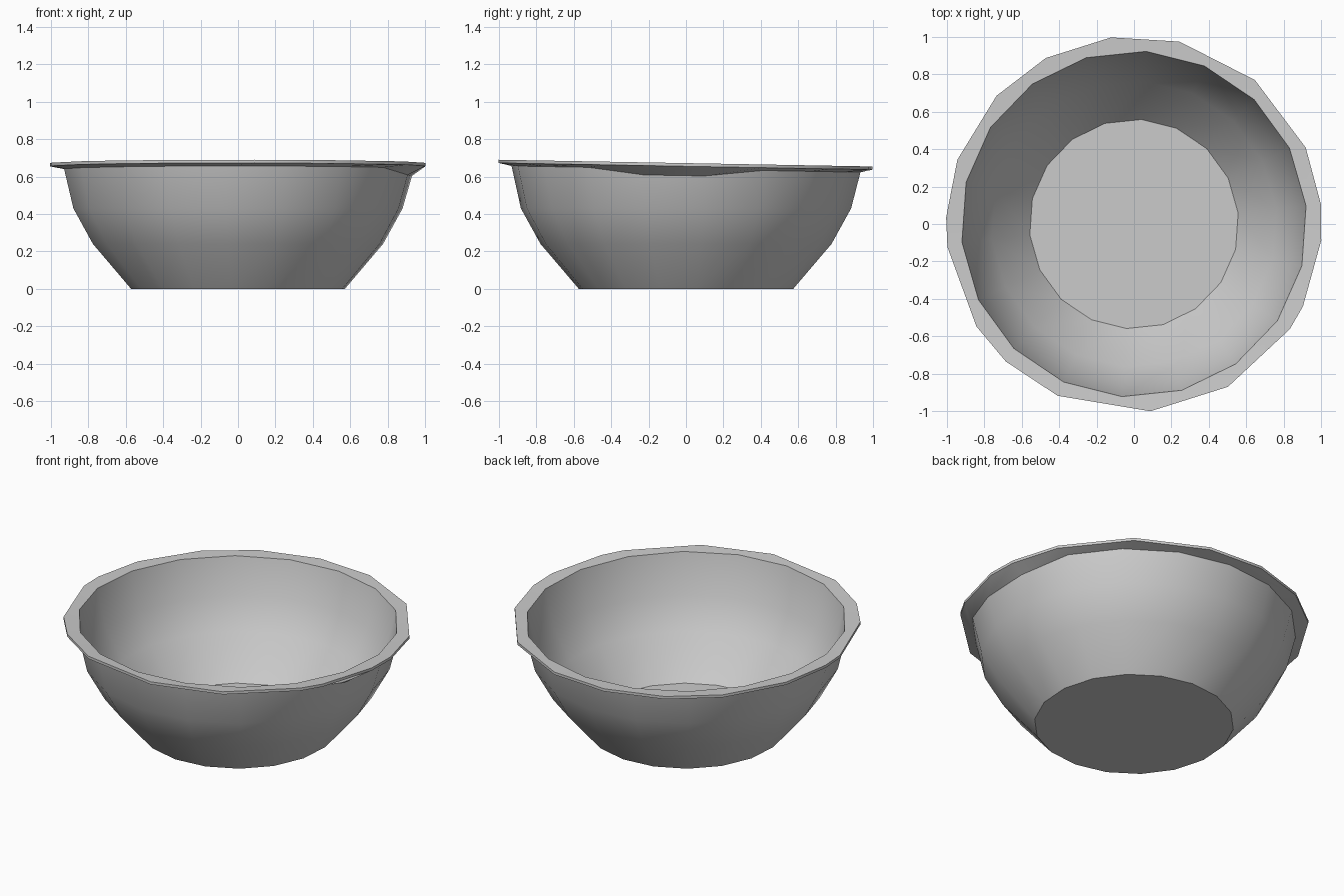
import bpy, bmesh
from math import sin, cos, radians

cube = bpy.data.objects.get("Cube")
if cube:
    bpy.data.objects.remove(cube, do_unlink=True)

grey = bpy.data.materials.new("plain_grey")
grey.use_nodes = True
colour = (0.6, 0.6, 0.6, 1)
grey.diffuse_color = colour
grey.node_tree.nodes["Principled BSDF"].inputs["Base Color"].default_value = colour

# Uneven hand-cut corners of the lip, and even corners for the wall
LIP_ANGLES = [6, 24, 50, 76, 97, 118, 137, 160, 178, 187, 213, 227, 246, 275, 300, 326, 334, 355]
SIDES = len(LIP_ANGLES)
WALL_ANGLES = [6 + 360 * i / SIDES for i in range(SIDES)]

# Closed shell profile (radius, height, is_lip), from the base up and back down inside
PROFILE = [
    (0.575, 0.0, False), (0.78, 0.24, False), (0.885, 0.43, False), (0.935, 0.64, False),
    (1.005, 0.655, True), (1.005, 0.672, True),
    (0.925, 0.668, False), (0.87, 0.43, False), (0.765, 0.25, False), (0.56, 0.015, False),
]


def ring(bm, radius, height, is_lip):
    verts = []
    for angle in LIP_ANGLES if is_lip else WALL_ANGLES:
        x, y = radius * cos(radians(angle)), radius * sin(radians(angle))
        # the mouth leans slightly down towards the back
        tilt = -0.018 * y if height > 0.6 else 0
        verts.append(bm.verts.new((x, y, height + tilt)))
    return verts


bm = bmesh.new()
rings = [ring(bm, *point) for point in PROFILE]
for low, high in zip(rings, rings[1:]):
    for i in range(SIDES):
        j = (i + 1) % SIDES
        bm.faces.new((low[i], low[j], high[j], high[i]))
# the lip droops where it joins the wall on the left side
for i in (0, SIDES - 1):
    rings[3][i].co.z -= 0.035
bm.faces.new(rings[0][::-1])
bm.faces.new(rings[-1])
bmesh.ops.recalc_face_normals(bm, faces=bm.faces)

mesh = bpy.data.meshes.new("bowl")
bm.to_mesh(mesh)
bm.free()
mesh.materials.append(grey)
bowl = bpy.data.objects.new("bowl", mesh)
bpy.context.collection.objects.link(bowl)

bpy.ops.object.select_all(action="DESELECT")
bowl.select_set(True)
bpy.context.view_layer.objects.active = bowl
bpy.ops.object.shade_smooth_by_angle(angle=radians(32))
